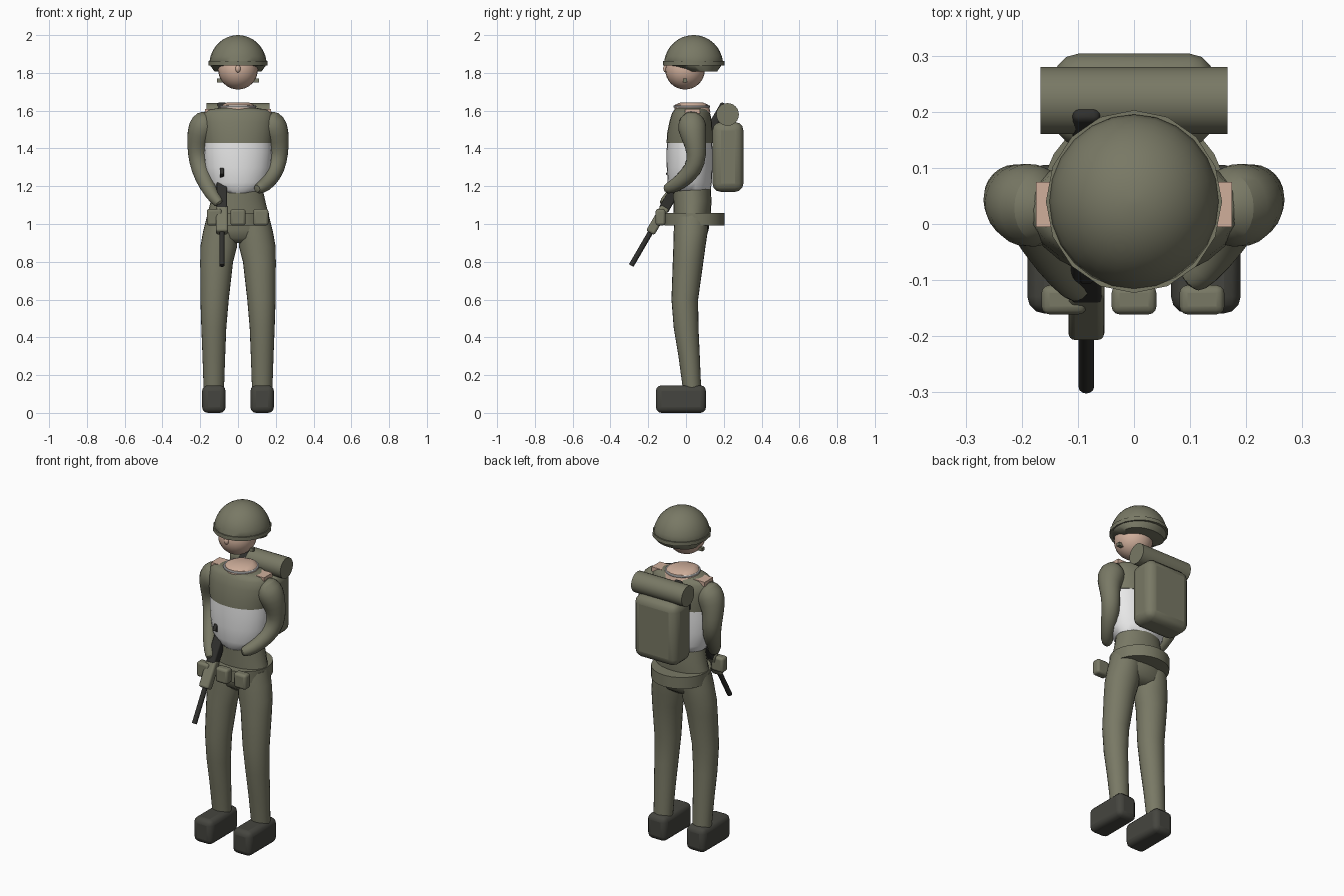
import bpy, bmesh, math
from mathutils import Vector, Matrix

cube = bpy.data.objects.get("Cube")
if cube:
    bpy.data.objects.remove(cube, do_unlink=True)


def material(name, rgb):
    m = bpy.data.materials.new(name)
    m.use_nodes = True
    m.diffuse_color = (*rgb, 1)
    m.node_tree.nodes["Principled BSDF"].inputs["Base Color"].default_value = (*rgb, 1)
    return m


OLIVE = material("olive", (.19, .19, .13))
SKIN = material("skin", (.63, .43, .33))
WHITE = material("white", (.8, .8, .8))
BOOT = material("dark grey", (.06, .06, .05))
METAL = material("black metal", (.03, .03, .027))


def finish(name, bm, mat, bevel=0, segments=3, subdiv=0):
    bmesh.ops.recalc_face_normals(bm, faces=bm.faces)
    me = bpy.data.meshes.new(name)
    bm.to_mesh(me)
    bm.free()
    ob = bpy.data.objects.new(name, me)
    bpy.context.collection.objects.link(ob)
    me.materials.append(mat)
    if bevel:
        b = ob.modifiers.new("Bevel", 'BEVEL')
        b.width, b.segments = bevel, segments
    if subdiv:
        ob.modifiers.new("Subdivision", 'SUBSURF').levels = subdiv
        ob.modifiers["Subdivision"].render_levels = subdiv
    for o in bpy.context.selected_objects:
        o.select_set(False)
    bpy.context.view_layer.objects.active = ob
    ob.select_set(True)
    bpy.ops.object.shade_smooth_by_angle(angle=math.radians(40))
    return ob


def box(name, centre, size, mat, bevel=0, rot=0, segments=3):
    bm = bmesh.new()
    mtx = (Matrix.Translation(centre) @ Matrix.Rotation(rot, 4, 'X')
           @ Matrix.Diagonal((*size, 1)))
    bmesh.ops.create_cube(bm, size=1, matrix=mtx)
    return finish(name, bm, mat, bevel, segments)


def cylinder(name, centre, radii, depth, mat, axis='Z', rot=0, sides=24):
    bm = bmesh.new()
    turn = Matrix.Rotation(math.pi / 2, 4, 'Y') if axis == 'X' else Matrix.Rotation(rot, 4, 'X')
    mtx = Matrix.Translation(centre) @ turn @ Matrix.Diagonal((*radii, depth, 1))
    bmesh.ops.create_cone(bm, cap_ends=True, segments=sides, radius1=1, radius2=1,
                          depth=1, matrix=mtx)
    return finish(name, bm, mat)


def ball(name, centre, radii, mat):
    bm = bmesh.new()
    bmesh.ops.create_uvsphere(bm, u_segments=24, v_segments=16, radius=1,
                              matrix=Matrix.Translation(centre) @ Matrix.Diagonal((*radii, 1)))
    return finish(name, bm, mat)


def skin_rings(name, rings, mat, subdiv=0):
    """Join rings of points into a capped tube."""
    bm = bmesh.new()
    loops = [[bm.verts.new(p) for p in r] for r in rings]
    n = len(loops[0])
    for a, b in zip(loops, loops[1:]):
        for i in range(n):
            bm.faces.new((a[i], a[(i + 1) % n], b[(i + 1) % n], b[i]))
    bm.faces.new(loops[0])
    bm.faces.new(loops[-1])
    return finish(name, bm, mat, subdiv=subdiv)


def circle(n):
    return [(math.cos(2 * math.pi * i / n), math.sin(2 * math.pi * i / n)) for i in range(n)]


def loft(name, stations, mat, n=24, subdiv=0):
    """Level oval rings: z, centre x, radius x, front y, back y."""
    rings = [[(cx + rx * c, (y0 + y1) / 2 + (y1 - y0) / 2 * s, z) for c, s in circle(n)]
             for z, cx, rx, y0, y1 in stations]
    return skin_rings(name, rings, mat, subdiv)


def limb(name, points, side, mat, n=12):
    """Round tube through x, y, z, radius points."""
    pts = [Vector((side * x, y, z)) for x, y, z, r in points]
    rings = []
    for i, p in enumerate(pts):
        t = (pts[min(i + 1, len(pts) - 1)] - pts[max(i - 1, 0)]).normalized()
        u = t.cross(Vector((1, 0, 0))).normalized()
        v = t.cross(u)
        rings.append([p + points[i][3] * (u * c + v * s) for c, s in circle(n)])
    return skin_rings(name, rings, mat, 1)


# Head and helmet
ball("head", (0, -.005, 1.817), (.105, .105, .105), SKIN)
ball("nose", (0, -.107, 1.822), (.014, .014, .02), SKIN)
box("chin_strap", (0, -.005, 1.76), (.22, .02, .02), OLIVE)
dome = [(1.808, 0, .125, .0, .165), (1.84, 0, .148, -.1, .188)]
for k in range(9):
    a = math.radians(10 * k + 7)
    r = .152 * math.cos(a)
    dome.append((1.842 + .158 * math.sin(a), 0, r, .04 - r * 1.03, .04 + r * 1.03))
loft("helmet", dome, OLIVE)
cylinder("helmet_brim", (0, .04, 1.851), (.157, .163), .022, OLIVE, sides=16)

# Neck, collar and bare shoulders
loft("neck", [(1.59, 0, .11, -.06, .13), (1.63, 0, .085, -.06, .12),
              (1.643, 0, .06, -.03, .09)], SKIN)
box("bare_shoulders", (0, .035, 1.597), (.35, .08, .026), SKIN)
collar = [[((.092 + .006 * c) * math.cos(a), .03 + (.092 + .006 * c) * math.sin(a), 1.622 + .006 * s)
           for c, s in circle(8)] for a in [2 * math.pi * k / 24 for k in range(25)]]
skin_rings("collar_ring", collar, WHITE)

# Torso
loft("jacket", [(1.43, 0, .18, -.103, .14), (1.48, 0, .187, -.1, .14),
                (1.54, 0, .192, -.088, .138), (1.585, 0, .187, -.075, .128),
                (1.604, 0, .165, -.062, .115), (1.614, 0, .1, -.055, .105)], OLIVE)
loft("shirt", [(1.165, 0, .09, -.075, .12), (1.18, 0, .135, -.085, .13),
               (1.22, 0, .16, -.097, .137), (1.3, 0, .174, -.102, .14),
               (1.38, 0, .18, -.103, .14), (1.44, 0, .178, -.1, .138)], WHITE)
loft("trouser_waist", [(1.21, 0, .125, -.07, .13), (1.12, 0, .145, -.067, .135),
                       (1.04, 0, .165, -.065, .13), (.97, 0, .182, -.063, .12),
                       (.925, 0, .175, -.05, .105), (.9, 0, .11, -.02, .07)], OLIVE)

# Legs, boots and arms
upper_arm = [(.14, .03, 1.565, .04), (.165, .03, 1.55, .07), (.19, .032, 1.51, .083),
             (.212, .045, 1.44, .062), (.214, .058, 1.37, .054), (.2, .045, 1.29, .052)]
forearms = {"left": [(.16, -.03, 1.22, .042), (.12, -.085, 1.19, .034), (.095, -.11, 1.185, .024)],
            "right": [(.165, -.03, 1.2, .042), (.12, -.095, 1.13, .034), (.09, -.13, 1.1, .024)]}
for word, s in (("left", 1), ("right", -1)):
    loft(word + "_leg", [(1.04, s * .085, .08, -.06, .12), (.96, s * .093, .092, -.065, .115),
                         (.88, s * .102, .097, -.067, .103), (.8, s * .113, .087, -.07, .092),
                         (.6, s * .124, .075, -.077, .064), (.45, s * .128, .066, -.065, .066),
                         (.3, s * .128, .06, -.04, .073), (.13, s * .128, .054, -.017, .08)],
         OLIVE)
    box(word + "_boot", (s * .128, -.027, .073), (.124, .265, .146), BOOT, .03)
    limb(word + "_arm", upper_arm + forearms[word], s, OLIVE)

# Belt and pouches
cylinder("belt", (0, .045, 1.025), (.165, .16), .068, OLIVE)
for i, x in enumerate((-.125, 0, .121)):
    box(f"pouch_{i + 1}", (x, -.135, 1.036), (.08, .052, .088), OLIVE, .014)

# Backpack and bedroll
box("backpack", (0, .222, 1.355), (.285, .164, .37), OLIVE, .045)
cylinder("bedroll", (0, .22, 1.58), (.06, .06), .333, OLIVE, axis='X')

# Rifle, slanting from the muzzle up through to the stock
MUZZLE, TILT = Vector((-.085, -.29, .78)), -.526
ALONG = Matrix.Rotation(TILT, 3, 'X') @ Vector((0, 0, 1))
ACROSS = Matrix.Rotation(TILT, 3, 'X') @ Vector((0, -1, 0))


def rifle_part(name, start, end, width, depth, mat, offset=0, bevel=.008):
    centre = MUZZLE + ALONG * (start + end) / 2 + ACROSS * offset
    return box(name, centre, (width, depth, end - start), mat, bevel, TILT)


cylinder("rifle_barrel", MUZZLE + ALONG * .14, (.014, .014), .28, METAL, rot=TILT, sides=12)
rifle_part("rifle_handguard", .2, .36, .064, .05, OLIVE, bevel=.012)
rifle_part("rifle_receiver", .34, .56, .055, .055, METAL)
rifle_part("rifle_sight", .51, .55, .022, .05, METAL, offset=.06, bevel=.004)
rifle_part("rifle_stock", .55, .99, .05, .045, METAL, bevel=.012)
